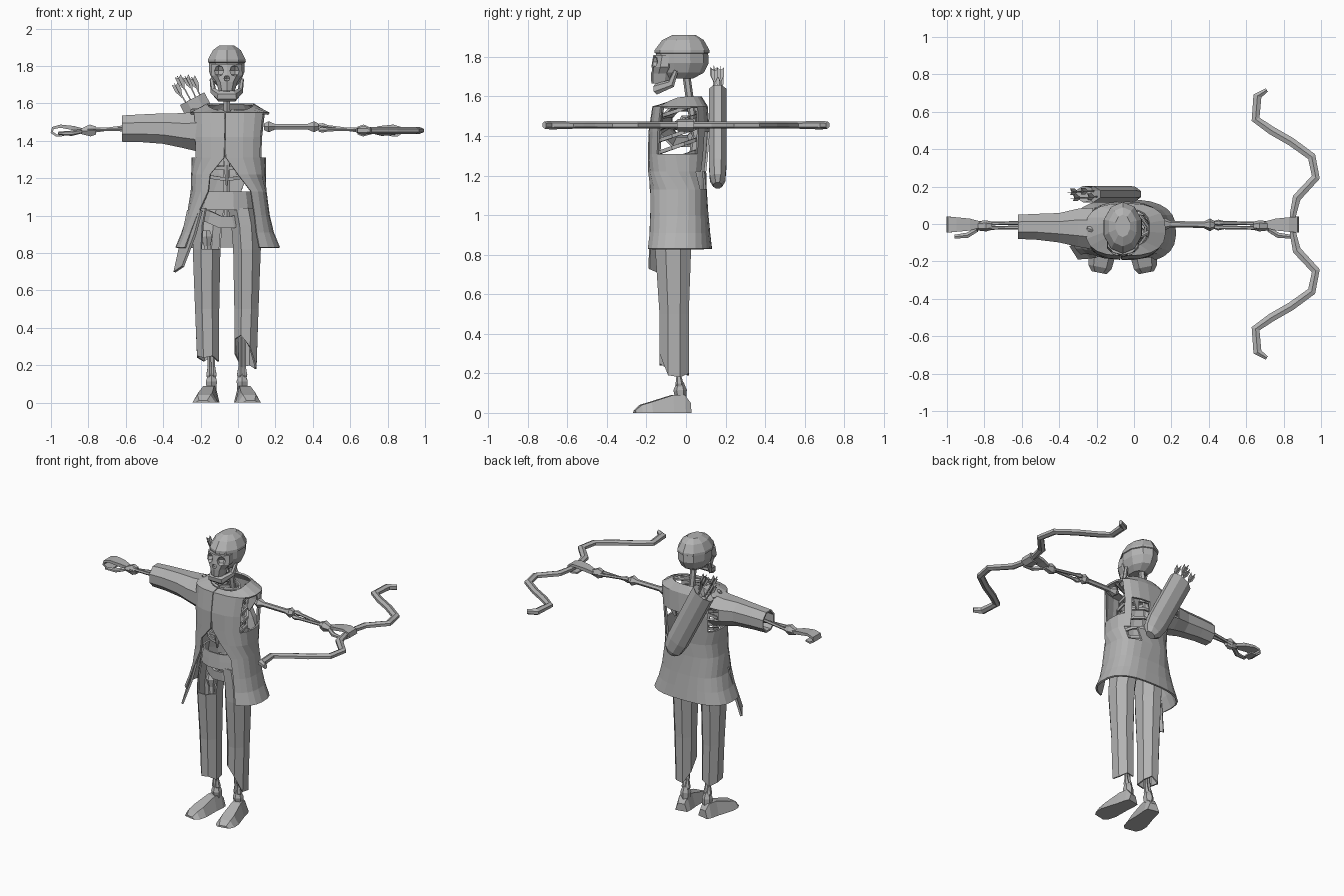
import bpy, bmesh, math
from mathutils import Vector as V

if "Cube" in bpy.data.objects:
    bpy.data.objects.remove(bpy.data.objects["Cube"])

CX = -0.06  # body centre line
grey = bpy.data.materials.new("plain_grey")
grey.diffuse_color = (0.45, 0.45, 0.45, 1)
grey.use_nodes = True
grey.node_tree.nodes["Principled BSDF"].inputs["Base Color"].default_value = grey.diffuse_color


def mesh(name, verts, faces, solid=0):
    me = bpy.data.meshes.new(name)
    me.from_pydata([tuple(v) for v in verts], [], faces)
    bm = bmesh.new()
    bm.from_mesh(me)
    bmesh.ops.delete(bm, geom=[v for v in bm.verts if not v.link_faces], context='VERTS')
    bmesh.ops.recalc_face_normals(bm, faces=bm.faces)
    bm.to_mesh(me)
    bm.free()
    me.materials.append(grey)
    ob = bpy.data.objects.new(name, me)
    bpy.context.collection.objects.link(ob)
    if solid:
        m = ob.modifiers.new("thickness", 'SOLIDIFY')
        m.thickness, m.offset = solid, -1
    return ob


def loft(name, rings, closed=True, caps=True, skip=None, solid=0):
    n, verts, faces = len(rings[0]), [V(p) for r in rings for p in r], []
    for i in range(len(rings) - 1):
        for j in range(n if closed else n - 1):
            k = (j + 1) % n
            f = [i * n + j, i * n + k, (i + 1) * n + k, (i + 1) * n + j]
            if not (skip and skip(sum((verts[q] for q in f), V()) / 4)):
                faces.append(f)
    if caps:
        faces += [list(range(n)), list(range(len(verts) - n, len(verts)))]
    return mesh(name, verts, faces, solid)


def ring(z, cx, cy, rx, ry, n=10):
    return [(cx + rx * math.cos(a), cy + ry * math.sin(a), z)
            for a in (2 * math.pi * (j + .5) / n for j in range(n))]


def tube(name, pts, sizes, up=(0, 0, 1), n=6, closed_path=False, caps=True, solid=0):
    """Sweep along pts; each size is (half extent along up, half extent across)."""
    pts, rings, m = [V(p) for p in pts], [], len(pts)
    if not isinstance(sizes, list):
        sizes = [sizes] * m
    for i, p in enumerate(pts):
        if closed_path:
            t = pts[(i + 1) % m] - pts[i - 1]
        else:
            t = pts[min(i + 1, m - 1)] - pts[max(i - 1, 0)]
        side = V(up).cross(t).normalized()
        u = t.cross(side).normalized()
        a, b = sizes[i]
        rings.append([p + u * a * math.sin(q) + side * b * math.cos(q)
                      for q in (2 * math.pi * (j + .5) / n for j in range(n))])
    if closed_path:
        rings.append(rings[0])
    return loft(name, rings, caps=caps and not closed_path, solid=solid)


def bone(name, a, b, r, knob, up=(0, 1, 0)):
    a, b = V(a), V(b)
    f = [0, .08, .2, .8, .92, 1]
    tube(name, [a.lerp(b, t) for t in f],
         [(s, s) for s in (knob * .6, knob, r, r, knob, knob * .6)], up)


# Skull, with a raised cap edge
cranium = loft("cranium", [ring(z, CX, cy, rx, ry) for z, cy, rx, ry in (
    (1.91, -.01, .04, .06), (1.885, -.015, .078, .105), (1.835, -.02, .105, .138),
    (1.82, -.02, .107, .138), (1.817, -.02, .101, .132), (1.77, -.02, .1, .135),
    (1.72, -.025, .08, .115), (1.69, -.035, .05, .07))])
face = loft("face", [ring(z, CX, cy, rx, ry) for z, cy, rx, ry in (
    (1.81, -.1, .085, .065), (1.75, -.11, .088, .065), (1.715, -.12, .06, .058),
    (1.665, -.125, .045, .05))])
for x, z, r in ((-.043, 1.775, .03), (.043, 1.775, .03), (0, 1.733, .017)):
    bpy.ops.mesh.primitive_uv_sphere_add(segments=6, ring_count=4, radius=r,
                                         location=(CX + x, -.165, z))
    cutter = bpy.context.object
    cutter.hide_render = True
    cutter.scale.y = 1.3
    for ob in (cranium, face):
        m = ob.modifiers.new("socket", 'BOOLEAN')
        m.operation, m.object = 'DIFFERENCE', cutter
        bpy.context.view_layer.objects.active = ob
        bpy.ops.object.modifier_apply(modifier=m.name)
    bpy.data.objects.remove(cutter)
tube("jaw", [(CX + x, y, z) for x, y, z in (
    (-.08, -.05, 1.73), (-.072, -.075, 1.665), (-.04, -.15, 1.637), (.04, -.15, 1.637),
    (.072, -.075, 1.665), (.08, -.05, 1.73))],
    [(.012, .012), (.022, .014), (.028, .02), (.028, .02), (.022, .014), (.012, .012)])

# Spine, ribs, breastbone, pelvis
tube("spine", [(CX, y, z) for y, z in ((-.0, 1.72), (.02, 1.58), (.05, 1.4), (.02, 1.2), (.01, .98))],
     (.02, .02), (0, 1, 0))
for z, rx, ry in ((1.53, .09, .075), (1.47, .125, .1), (1.41, .14, .11), (1.35, .145, .115),
                  (1.29, .14, .11), (1.23, .125, .095)):
    tube("rib", [(x, y, z + (y + .04) * .35) for x, y, _ in ring(z, CX, -.04, rx, ry, 12)],
         (.013, .008), n=4, closed_path=True)
tube("breastbone", [(CX, -.125, 1.52), (CX, -.15, 1.4), (CX, -.15, 1.27), (CX, -.14, 1.16)],
     [(.01, .025), (.01, .022), (.01, .018), (.006, .006)], (0, 1, 0))
tube("pelvis", [(x, y, z + .06 * abs(x - CX) / .13) for x, y, z in ring(.95, CX, -.05, .125, .08, 12)],
     (.045, .012), n=4, closed_path=True)

# Arms, hands, collarbones, shins, feet
for s in (-1, 1):
    def X(d):
        return CX + s * d
    bone("collarbone", (X(.02), -.1, 1.555), (X(.19), -.02, 1.56), .011, .016, (0, 0, 1))
    tube("shoulder_blade", [(X(.1), .075, 1.54), (X(.12), .08, 1.45), (X(.09), .07, 1.36)],
         [(.01, .055), (.01, .045), (.006, .01)], (0, 1, 0), 4)
    bone("upper_arm", (X(.2), 0, 1.475), (X(.49), -.005, 1.475), .017, .034)
    for k in (-1, 1):
        bone("forearm", (X(.49), -.005 + k * .012, 1.47 + k * .012),
             (X(.75), -.01 + k * .012, 1.455 - k * .008), .01, .017)
    tube("wrist", [(X(.70), -.01, 1.455), (X(.73), -.01, 1.455), (X(.78), -.01, 1.45)],
         [(.02, .025), (.03, .037), (.024, .016)], (0, 1, 0))
    tube("curled_hand", [(X(d), -.003, z) for d, z in (
        (.76, 1.452), (.82, 1.468), (.89, 1.478), (.93, 1.468), (.936, 1.445), (.91, 1.428),
        (.87, 1.43))],
        [(.022, .016), (.045, .016), (.055, .012), (.06, .01), (.06, .009), (.055, .009),
         (.045, .007)], (0, 1, 0), 4)
    tube("thumb", [(X(.78), -.03, 1.45), (X(.83), -.06, 1.44), (X(.9), -.068, 1.44)],
         [(.012, .014), (.014, .016), (.009, .012)])
    x = X(.082)
    bone("thigh_bone", (X(.11), -.05, .92), (x, -.07, .5), .02, .035)
    for k in (-1, 1):
        bone("shin_bone", (x + k * .012, -.065, .48), (x + k * .01, -.03, .12), .011, .02)
    tube("ankle", [(x, -.03, .155), (x, -.03, .115), (x, -.025, .07)],
         [(.018, .02), (.034, .034), (.028, .03)], (0, 1, 0))
    rings = []
    for t, w, h in ((0, .04, .05), (.03, .048, .09), (.09, .052, .09), (.2, .068, .055), (.25, .062, .04), (.28, .04, .012)):
        c, d = V((x + s * .16 * t, .02 - t, 0)), V((1, s * .2, 0))
        rings.append([c - d * w, c + d * w, c + d * w * .55 + V((0, 0, h)), c - d * w * .55 + V((0, 0, h))])
    loft("foot", rings)

# Trousers: waistband and ragged legs
loft("waistband", [ring(z, -.065, -.05, rx, ry, 12) for z, rx, ry in (
    (1.13, .15, .115), (1.08, .16, .12), (1.03, .165, .125))], caps=False, solid=.012)
for s, name in ((-1, "left_trouser"), (1, "right_trouser")):
    cols = [(1.04, .083, -.05, .083, .115), (.95, .1, -.055, .082, .11), (.82, .108, -.065, .08, .098),
            (.5, .105, -.06, .07, .08)]
    rings = [ring(z, CX + s * d, cy, rx, ry, 8) for z, d, cy, rx, ry in cols]
    low = ring(.24, CX + s * .1, -.06, .064, .08, 8)
    rag = (.18, .2, .19, .26, .34, .36, .3, .19) if s > 0 else (.23, .25, .22, .24, .25, .24, .25, .22)
    rings.append([(x, y, z) for (x, y, _), z in zip(low, rag)])
    loft(name, rings, caps=False, solid=.01,
         skip=lambda c, s=s: s < 0 and c.z > .85 and c.y < -.09 and c.x > -.2)

# Long coat, open at the front below the chest
coat_rows = (  # z, centre x, half width, centre y, half depth, opening left x, opening right x
    (1.60, -.04, .125, -.02, .10, -.072, -.068), (1.55, -.045, .215, -.03, .14, -.072, -.068),
    (1.42, -.05, .205, -.035, .155, -.072, -.068), (1.31, -.05, .2, -.04, .152, -.075, -.065),
    (1.22, -.05, .2, -.045, .148, -.15, .0), (1.13, -.05, .203, -.045, .15, -.16, .07),
    (1.0, -.052, .222, -.043, .157, -.22, .09), (.91, -.055, .247, -.04, .163, -.255, .1),
    (.83, -.055, .28, -.04, .172, -.285, .115))
N, E, rings = 21, .75, []
for z, cx, rx, cy, ry, xl, xr in coat_rows:
    def angle(x):
        q = (x - cx) / rx
        return math.acos(max(-1, min(1, math.copysign(abs(q) ** (1 / E), q))))
    a0, a1, row = -angle(xr), 2 * math.pi - angle(xl), []
    for j in range(N):
        a = a0 + (a1 - a0) * j / (N - 1)
        c, d = math.cos(a), math.sin(a)
        dip = .04 * max(0, -d) if z == 1.60 else 0
        row.append((cx + rx * math.copysign(abs(c) ** E, c), cy + ry * math.copysign(abs(d) ** E, d), z - dip))
    rings.append(row)


def torn(c):
    armhole = 1.31 < c.z < 1.56 and -.135 < c.y < .075 and abs(c.x - CX) > .17
    back_hole = 1.14 < c.z < 1.38 and c.y > .05 and .0 < c.x < .1
    return armhole or back_hole


loft("coat", rings, closed=False, caps=False, skip=torn, solid=.012)
mesh("hanging_coat_flap", [(-.2, -.18, 1.03), (-.272, -.08, 1.03), (-.235, -.185, .9), (-.305, -.09, .88),
                           (-.3, -.19, .73), (-.345, -.12, .7)],
     [(0, 1, 3, 2), (2, 3, 5, 4)], .014)

# Single remaining sleeve
loft("sleeve", [[(x, cy + ry * math.cos(a), cz + rz * math.sin(a))
                 for a in (math.pi * (j + .5) / 4 for j in range(8))]
                for x, cy, ry, cz, rz in ((-.62, -.015, .07, 1.465, .076), (-.52, -.015, .075, 1.467, .08),
                                          (-.4, -.02, .085, 1.465, .088), (-.3, -.02, .11, 1.455, .1),
                                          (-.22, -.025, .12, 1.45, .115))],
     caps=False, solid=.012, skip=lambda c: c.x > -.3 and c.y > .06)

# Bow held flat in the right hand
half = [(.71, .716), (.66, .685), (.65, .56), (.735, .5), (.84, .44), (.95, .36), (.972, .25),
        (.87, .14), (.85, .05)]
path = half + [(x, -y) for x, y in reversed(half)]
thick = [(.018, .012), (.022, .026)] + [(.018, .026)] * 6 + [(.018, .02)]
tube("bow", [(x, y, 1.455) for x, y in path], thick + thick[::-1])

# Quiver slung across the back, with arrows
top, axis, out = V((-.245, .16, 1.625)), V((.46, 0, -.888)), V((0, 1, 0))
across = axis.cross(out).normalized()
tube("quiver", [top + axis * t for t in (.06, 0, .42, .5, .535)],
     [(.03, .055), (.048, .08), (.048, .078), (.042, .065), (.025, .035)], out, 8)
for u, v, h in ((-.035, .012, .1), (-.01, -.02, .13), (.018, .015, .11), (.04, -.015, .09)):
    foot = top + across * u + out * v
    tip = foot - axis * h + across * u * .3
    tube("arrow_shaft", [foot + axis * .08, tip], (.005, .005), out, 4)
    for d in (across, out):
        mesh("arrow_feather", [tip + axis * .07, tip + axis * .03 + d * .018, tip - axis * .015 + d * .018,
                               tip, tip - axis * .015 - d * .018, tip + axis * .03 - d * .018],
             [(0, 1, 2, 3), (0, 3, 4, 5)], .004)
